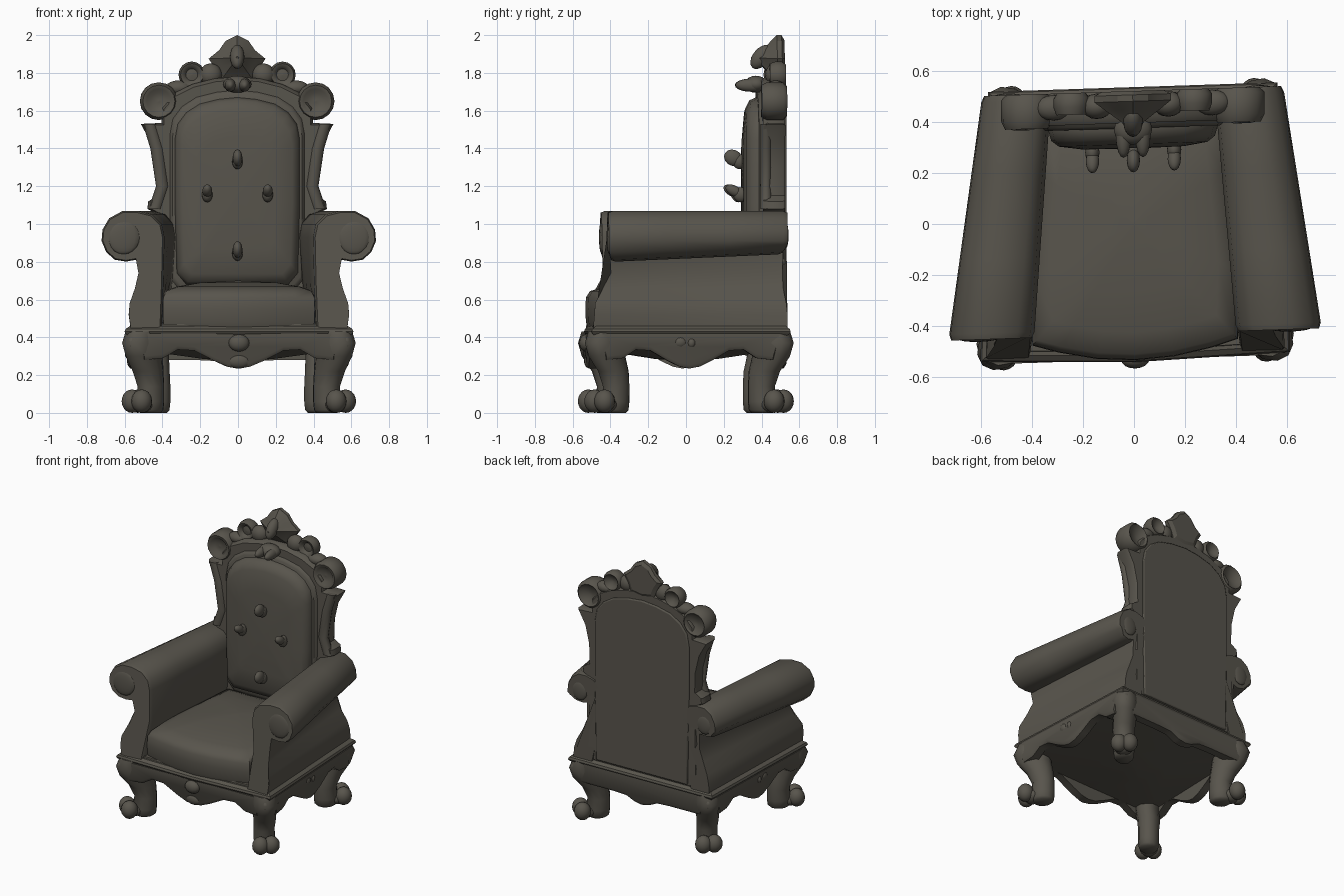
import bpy, bmesh, math
from mathutils import Vector, Matrix

if "Cube" in bpy.data.objects:
    bpy.data.objects.remove(bpy.data.objects["Cube"])

mat = bpy.data.materials.new("dark grey brown")
mat.diffuse_color = (0.098, 0.09, 0.073, 1)
mat.use_nodes = True
mat.node_tree.nodes["Principled BSDF"].inputs["Base Color"].default_value = mat.diffuse_color
# The whole chair stands very slightly askew
SKEW = Matrix(((1, -.01, 0, 0), (.033, 1, 0, 0), (0, 0, 1, 0), (0, 0, 0, 1)))


def finish(name, bm, bevel=0, angle=40):
    bm.transform(SKEW)
    bmesh.ops.recalc_face_normals(bm, faces=bm.faces)
    me = bpy.data.meshes.new(name)
    bm.to_mesh(me)
    bm.free()
    me.materials.append(mat)
    me.shade_smooth()
    me.set_sharp_from_angle(angle=math.radians(angle))
    ob = bpy.data.objects.new(name, me)
    bpy.context.collection.objects.link(ob)
    if bevel:
        m = ob.modifiers.new("bevel", 'BEVEL')
        m.width, m.segments, m.limit_method = bevel, 2, 'ANGLE'
    return ob


def loft(name, rings, bevel=0, angle=40):
    """Skin a list of closed rings and cap both ends."""
    bm = bmesh.new()
    vs = [[bm.verts.new(p) for p in r] for r in rings]
    n = len(vs[0])
    for a, b in zip(vs, vs[1:]):
        for i in range(n):
            bm.faces.new((a[i], a[(i + 1) % n], b[(i + 1) % n], b[i]))
    bm.faces.new(vs[0])
    bm.faces.new(vs[-1])
    return finish(name, bm, bevel, angle)


def blob(name, loc, radii, rot=0):
    bm = bmesh.new()
    m = Matrix.LocRotScale(Vector(loc), Matrix.Rotation(rot, 3, 'X').to_quaternion(), Vector(radii))
    bmesh.ops.create_uvsphere(bm, u_segments=16, v_segments=10, radius=1, matrix=m)
    return finish(name, bm, angle=80)


def mirror_outline(half):
    return half + [(-x, z) for x, z in reversed(half) if x > 0]


def scaled_y(outline, c, steps):
    """Rings of an x-z outline, scaled about height c, at depths y."""
    return [[(x * s, y, c + (z - c) * s) for x, z in outline] for s, y in steps]


def interp(v, table):
    for (a, fa), (b, fb) in zip(table, table[1:]):
        if v <= b:
            return fa + (fb - fa) * max(0, (v - a) / (b - a))
    return table[-1][1]


def plan(s, z):
    """Tapered seat plan with a slightly bowed front."""
    pts = [(-.6, -.515), (0, -.535), (.6, -.515), (.56, .53), (-.56, .53)]
    return [(x * s, y * s, z) for x, y in pts]


# Base: moulded rail, seat box and shallow conical underside
loft("rail", [plan(.97, .405), plan(1, .42), plan(1.01, .43), plan(1, .445), plan(.96, .46)], 0, 20)
loft("seat_box", [plan(.94, .44), plan(.93, .47)])
loft("underside", [plan(.02, .275), plan(.3, .285), plan(.9, .335), plan(.94, .42)])

# Scalloped aprons on four sides
EDGE = [(0, .235), (.1, .245), (.22, .275), (.4, .33), (.55, .335), (.68, .29), (.85, .28)]


def apron(name, p0, p1, t, top=1):
    p0, p1 = Vector(p0), Vector(p1)
    d = (p1 - p0) / 2
    mid = (p0 + p1) / 2
    n = Vector((d.y, -d.x)).normalized()
    edge = [(u, min(z, top)) for u, z in EDGE]
    prof = [(-u, z) for u, z in reversed(edge)] + edge[1:] + [(.92, .42), (-.92, .42)]
    rings = []
    for o, k in ((-t, 0), (t * .6, 0), (t, .02)):
        rings.append([(*(mid + d * u + n * o), z + (k if z < .4 else 0)) for u, z in prof])
    loft(name, rings)


apron("front_apron", (-.59, -.495), (.59, -.495), .035)
apron("back_apron", (.55, .495), (-.55, .495), .035, .28)
apron("right_apron", (.57, -.52), (.53, .52), .035)
apron("left_apron", (-.53, .52), (-.57, -.52), .035)
blob("front_apron_knob", (0, -.53, .37), (.055, .035, .045))
blob("front_apron_drop", (0, -.51, .275), (.065, .03, .04))
for s in (-1, 1):
    blob("side_apron_knob", (s * .565, -.05, .375), (.03, .04, .035))
    blob("side_apron_knob", (s * .565, .01, .37), (.03, .025, .03))

# Cabriole legs set on the diagonals, each with a two-lobed scroll foot
LEG = [(.43, .495, .12, .09), (.37, .51, .125, .09), (.3, .5, .115, .08), (.22, .48, .09, .075),
       (.14, .465, .075, .07), (.06, .468, .08, .07), (.015, .468, .075, .065), (0, .468, .06, .05)]
for sx in (-1, 1):
    for sy in (-1, 1):
        ox, oy = (-.04 if sy > 0 else 0), -.065
        rad, tan = Vector((sx, sy)) * .707, Vector((-sx, sy)) * .707
        tag = "back_leg" if sy > 0 else "front_leg"
        rings = []
        for z, c, a, b in LEG:
            o = Vector((sx * (c + ox), sy * (c + oy - (.015 if z < .3 else 0))))
            rings.append([(*(o + rad * a * math.cos(k * math.pi / 6) + tan * b * math.sin(k * math.pi / 6)), z)
                          for k in range(12)])
        loft(tag, rings, 0, 60)
        for k in (-1, 1):
            p = Vector((sx * (.54 + ox), sy * (.54 + oy))) + tan * .036 * k
            blob(tag + "_foot", (p.x, p.y, .062), (.055, .055, .062))
        p = Vector((sx * (.515 + ox), sy * (.505 + oy)))
        blob(tag + "_instep", (p.x, p.y, .045), (.06, .06, .045))
        blob(tag + "_knee", (sx * (.56 + ox), sy * .505, .37), (.04, .04, .045))

# Seat cushion with bowed front
top = [(-.4, -.46), (-.3, -.49), (-.15, -.52), (0, -.53), (.15, -.52), (.3, -.49), (.4, -.46),
       (.41, -.2), (.37, .2), (.35, .4), (0, .4), (-.35, .4), (-.37, .2), (-.41, -.2)]
loft("seat_cushion", [[(x * s, y * s, z) for x, y in top] for s, z in
     ((.98, .45), (1, .48), (1.005, .55), (1, .61), (.96, .645), (.8, .668), (.5, .69), (.02, .7))], 0, 50)

# Scroll arms: one cross-section lofted front to back, tapering inward
ARM = [(.41, .45), (.40, .7), (.395, .93), (.41, 1.0), (.46, 1.05), (.54, 1.07), (.62, 1.068), (.69, 1.03),
       (.725, .97), (.73, .91), (.705, .85), (.66, .81), (.6, .80), (.545, .81), (.53, .74), (.55, .66),
       (.58, .58), (.585, .52), (.575, .45)]
FRONT = [(.45, -.51), (.58, -.5), (.64, -.475), (.7, -.425), (.78, -.405), (.81, -.42), (.86, -.432), (1.1, -.432)]
BACK = [(.45, .52), (.55, .52), (.68, .495), (.8, .495), (.85, .52), (1.1, .52)]
TAPER = [(.45, .07), (.8, .19), (1.1, .2)]
for s in (-1, 1):
    rings = []
    for t in (0, .025, .33, .67, .975, 1):
        ring = []
        for x, z in ARM:
            y = interp(z, FRONT) * (1 - t) + interp(z, BACK) * t
            cx, cz = .55, (z if z < .8 else .93)
            k = .94 if t in (0, 1) else 1
            xx = (cx + (x - cx) * k) * (1 - interp(z, TAPER) * t)
            lift = .04 * t if x > .54 and .79 < z < .9 else 0
            ring.append((s * xx, y, cz + (z - cz) * k + lift))
        rings.append(ring)
    loft("arm", rings, 0, 50)
    # Raised scroll bosses on the arm ends
    blob("arm_front_scroll", (s * .61, -.425, .93), (.085, .016, .09))
    blob("arm_back_scroll", (s * .49, .512, .94), (.06, .015, .07))

# Backrest frame with shoulders, rim and rear panel
frame = mirror_outline([(.43, .45), (.42, 1.05), (.475, 1.08), (.47, 1.12), (.42, 1.15), (.425, 1.3), (.455, 1.43),
                        (.51, 1.53), (.4, 1.535), (.4, 1.62), (.34, 1.69), (.24, 1.74), (.12, 1.77), (0, 1.78)])
loft("back_frame", scaled_y(frame, 1.2, ((.97, .395), (1, .42), (1, .495), (.98, .51))))
arch = mirror_outline([(.27, .68), (.32, .74), (.33, 1.1), (.33, 1.45), (.315, 1.53), (.27, 1.59), (.2, 1.635),
                       (.1, 1.66), (0, 1.67)])
loft("back_rim", scaled_y(arch, 1.2, ((1.1, .41), (1.07, .385), (1.04, .375))))
loft("rear_panel", [[(x * 1.12, y, max(.47, 1.2 + (z - 1.2) * 1.1 - (.25 if z < .8 else 0))) for x, z in arch]
                    for y in (.5, .52)], .008)
for s in (-1, 1):
    # Leaf mouldings running up the frame sides
    leaf = [(1.08, .435), (1.2, .395), (1.4, .425), (1.53, .465)]
    loft("side_leaf", [[(s * (x + .035 * math.cos(k * math.pi / 4)), .41 + .03 * math.sin(k * math.pi / 4), z)
                        for k in range(8)] for z, x in leaf], 0, 60)

# Back cushion and its protruding buttons
loft("back_cushion", scaled_y(arch, 1.15, ((1, .42), (1, .37), (.97, .335), (.88, .312), (.6, .298), (.03, .295))),
     0, 50)
for x, z, h in ((0, 1.345, .06), (-.16, 1.17, .04), (.16, 1.17, .04), (0, .86, .06)):
    blob("button", (x, .285, z - .015), (.028, .04, .04))
    blob("button_tip", (x, .25, z + .005), (.026, .05, h * .7), -.5)


# Rolled volutes on the crest: disc hollowed front and back
def volute(x, z, r, y0, y1):
    for s in (-1, 1):
        rings = []
        for q, y in ((.1, y1 - .03), (.55, y1 - .02), (.8, y1), (1, y1 - .02), (1, y0 + .03), (.85, y0),
                     (.65, y0 + .005), (.45, y0 + .025), (.05, y0 + .02)):
            rings.append([(s * x + r * q * math.cos(k * math.pi / 8), y, z + r * q * math.sin(k * math.pi / 8))
                          for k in range(16)])
        loft("crest_volute", rings, 0, 60)


volute(.415, 1.65, .1, .385, .52)
volute(.24, 1.79, .07, .435, .52)
for s in (-1, 1):
    blob("crest_link", (s * .31, .465, 1.72), (.07, .05, .04))
    blob("crest_leaf", (s * .14, .465, 1.79), (.06, .05, .06))

# Shell finial with forward ridge, and forked beak below it
shell = mirror_outline([(0, 1.74), (.09, 1.755), (.115, 1.82), (.15, 1.875), (.095, 1.92), (.06, 1.97), (0, 2.0)])
loft("crest_finial", scaled_y(shell, 1.88, ((.8, .52), (1, .505), (1, .48), (.7, .445), (.3, .4), (.04, .345))), 0, 25)
blob("finial_drop", (0, .4, 1.885), (.038, .045, .075), -.7)
blob("crest_beak_root", (0, .37, 1.74), (.075, .06, .045))
for s in (-1, 1):
    blob("crest_beak", (s * .038, .345, 1.735), (.03, .085, .035))
